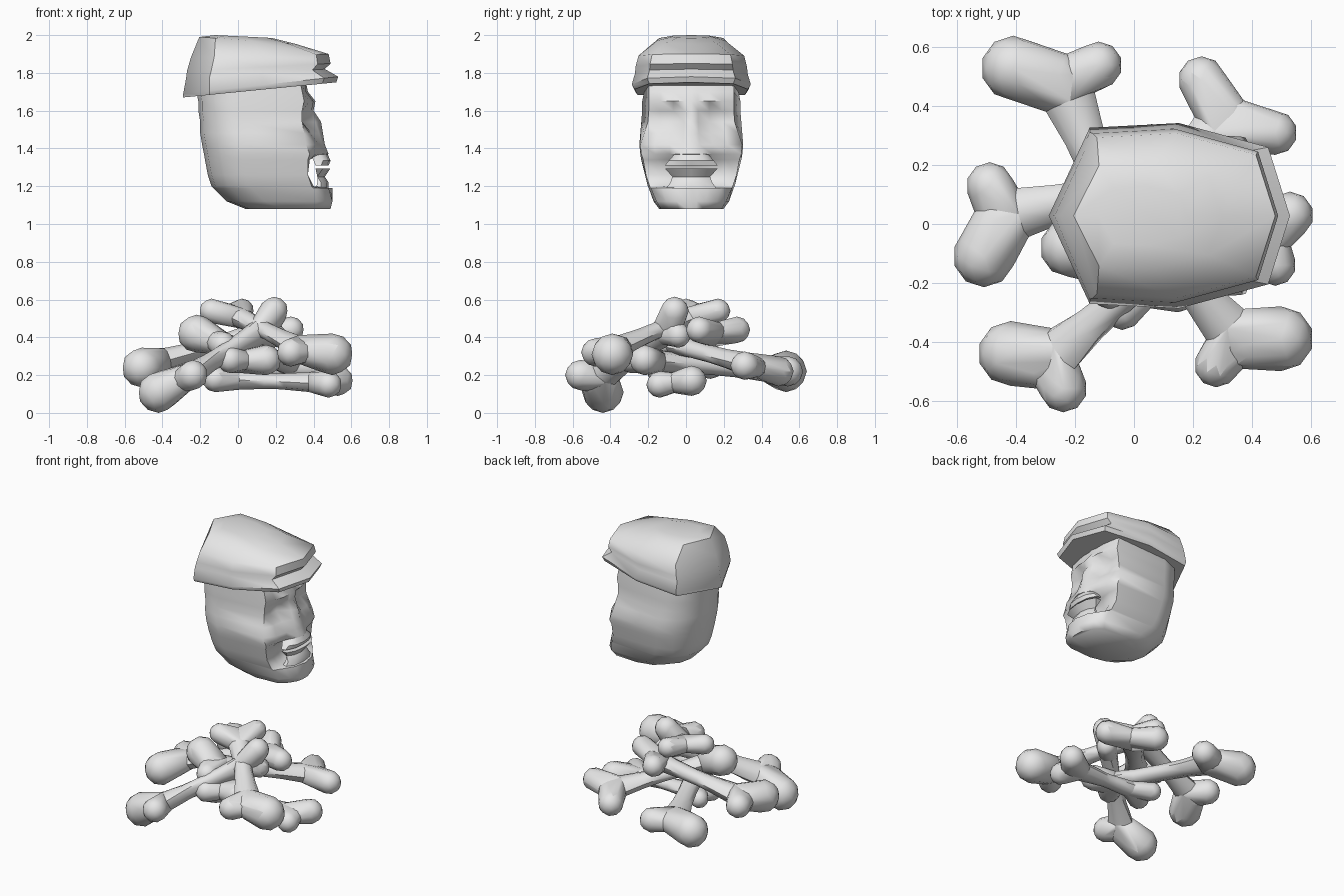
import bpy, bmesh, math
from mathutils import Vector

cube = bpy.data.objects.get("Cube")
if cube:
    bpy.data.objects.remove(cube, do_unlink=True)

grey = bpy.data.materials.new("plain_grey")
grey.use_nodes = True
grey.diffuse_color = (0.8, 0.8, 0.8, 1)
grey.node_tree.nodes["Principled BSDF"].inputs["Base Color"].default_value = (0.8, 0.8, 0.8, 1)

HEAD_Y = 0.028   # the head's own plane of symmetry


def finish(name, bm, angle):
    """Turn a bmesh into a grey, smooth shaded object."""
    bmesh.ops.recalc_face_normals(bm, faces=bm.faces)
    mesh = bpy.data.meshes.new(name)
    bm.to_mesh(mesh)
    bm.free()
    mesh.materials.append(grey)
    obj = bpy.data.objects.new(name, mesh)
    bpy.context.collection.objects.link(obj)
    bpy.ops.object.select_all(action='DESELECT')
    obj.select_set(True)
    bpy.context.view_layer.objects.active = obj
    bpy.ops.object.shade_smooth_by_angle(angle=math.radians(angle))


def loft(bm, rings):
    """Skin a stack of equal-length rings and close both ends."""
    loops = [[bm.verts.new(p) for p in ring] for ring in rings]
    for a, b in zip(loops, loops[1:]):
        for i in range(len(a)):
            j = (i + 1) % len(a)
            bm.faces.new((a[i], a[j], b[j], b[i]))
    bm.faces.new(loops[0])
    bm.faces.new(loops[-1])


def mirrored(half):
    """Complete a half ring whose first and last points lie on the mid plane."""
    ring = half + [(x, -y, z) for x, y, z in reversed(half[1:-1])]
    return [(x, y + HEAD_Y, z) for x, y, z in ring]


# Head: height, back, half width, face half width, then face depths outside to middle
COLUMNS = (1, 0.72, 0.42, 0.16, 0)
HEAD_ROWS = [
    (1.08, .04, .17, .16, .40, .45, .48, .49, .49),
    (1.12, -.06, .20, .185, .42, .47, .50, .50, .50),
    (1.19, -.13, .225, .215, .40, .44, .48, .49, .50),
    (1.20, -.14, .23, .22, .39, .40, .38, .37, .37),
    (1.26, -.16, .245, .24, .37, .37, .35, .34, .34),
    (1.34, -.175, .265, .255, .37, .38, .37, .36, .36),
    (1.37, -.18, .27, .265, .38, .41, .43, .47, .48),
    (1.42, -.19, .275, .27, .36, .41, .43, .45, .46),
    (1.48, -.20, .27, .25, .35, .38, .39, .43, .45),
    (1.54, -.20, .265, .23, .34, .34, .34, .41, .44),
    (1.60, -.21, .26, .225, .34, .34, .35, .39, .40),
    (1.65, -.21, .26, .225, .35, .38, .40, .40, .41),
    (1.70, -.22, .25, .225, .34, .35, .36, .36, .37),
    (1.80, -.22, .25, .225, .32, .34, .35, .35, .35),
]
rings = []
for z, back, wide, face, *depths in HEAD_ROWS:
    half = [(back, 0, z), (back + .02, wide * .45, z), (back + .09, wide * .85, z),
            (back + .2, wide, z)]
    half += [(x, face * c, z) for x, c in zip(depths, COLUMNS)]
    rings.append(mirrored(half))
bm = bmesh.new()
loft(bm, rings)
finish("head", bm, 62)


# Lips: curved bars standing in front of the open mouth
def lip(name, rows):
    rings = []
    for z, back, front, wide in rows:
        rings.append(mirrored([(back, 0, z), (back - .02, wide, z), (front - .04, wide, z),
                               (front - .01, wide * .6, z), (front, 0, z)]))
    bm = bmesh.new()
    loft(bm, rings)
    finish(name, bm, 40)


lip("upper_lip", [(1.31, .43, .48, .14), (1.335, .42, .49, .12), (1.39, .40, .465, .07)])
lip("lower_lip", [(1.18, .43, .48, .14), (1.22, .44, .48, .11),
                  (1.25, .44, .46, .10), (1.295, .43, .49, .14)])

# Cap: back, front, half width, height at the back, height at the front
OUTLINE = ((0, 0), (.17, .95), (.54, 1), (.91, .74), (1, 0))
CAP_ROWS = [
    (-.29, .52, .30, 1.67, 1.75),
    (-.29, .53, .315, 1.69, 1.78),
    (-.275, .46, .298, 1.77, 1.82),
    (-.27, .49, .295, 1.81, 1.85),
    (-.25, .48, .28, 1.88, 1.90),
    (-.205, .30, .18, 1.99, 1.955),
    (-.12, .18, .10, 2.0, 1.985),
]
rings = [mirrored([(a + (b - a) * u, w * v, za + (zb - za) * u) for u, v in OUTLINE])
         for a, b, w, za, zb in CAP_ROWS]
bm = bmesh.new()
loft(bm, rings)
finish("cap", bm, 50)


def ball(bm, centre, radius):
    made = bmesh.ops.create_icosphere(bm, subdivisions=2, radius=radius)
    bmesh.ops.translate(bm, verts=made["verts"], vec=centre)


def lobe(target, knob, radius, middle, ring):
    """One knob of a bone, wrapped together with the shaft it grows out of."""
    bm = bmesh.new()
    ball(bm, knob, radius)
    ball(bm, middle, radius * .72)
    for p in ring:
        bm.verts.new(p)
    result = bmesh.ops.convex_hull(bm, input=bm.verts)
    spare = {v for v in result["geom_interior"] + result["geom_unused"]
             if isinstance(v, bmesh.types.BMVert)}
    bmesh.ops.delete(bm, geom=list(spare), context='VERTS')
    part = bpy.data.meshes.new("lobe")
    bm.to_mesh(part)
    bm.free()
    target.from_mesh(part)
    bpy.data.meshes.remove(part)


# Bones: a flattened shaft that flares and forks into two knobs at either end
def bone(name, *knobs):
    centres = [Vector(k[:3]) for k in knobs]
    start, end = (centres[0] + centres[1]) / 2, (centres[2] + centres[3]) / 2
    spread_a = (centres[1] - centres[0]).normalized()
    spread_b = (centres[3] - centres[2]).normalized()
    if spread_a.dot(spread_b) < 0:
        spread_b = -spread_b
    axis = (end - start).normalized()
    size = sum(k[3] for k in knobs) / 4
    neck = .13 / (end - start).length
    rings = []
    for t, wide, thick in ((neck, 1.05, .75), (neck * 2, .82, .62), (.5, .72, .58),
                           (1 - neck * 2, .75, .6), (1 - neck, .9, .7)):
        side = spread_a.lerp(spread_b, t)
        side = (side - axis * side.dot(axis)).normalized()
        up = axis.cross(side)
        middle = start.lerp(end, t)
        turns = [math.tau * i / 8 for i in range(8)]
        rings.append([middle + (side * wide * math.cos(q) + up * thick * math.sin(q)) * size
                      for q in turns])
    bm = bmesh.new()
    loft(bm, rings)
    for i, (centre, k) in enumerate(zip(centres, knobs)):
        middle, ring = (start, rings[0]) if i < 2 else (end, rings[-1])
        lobe(bm, centre, k[3], middle + (axis if i < 2 else -axis) * .03, ring)
    finish(name, bm, 55)


bone("back_right_bone", (-.41, .53, .22, .11), (-.12, .54, .22, .08),
     (-.04, -.29, .28, .07), (.15, -.22, .28, .08))
bone("right_bone", (-.49, .13, .26, .08), (-.51, -.11, .24, .105),
     (.28, .07, .44, .07), (.06, .27, .44, .07))
bone("front_right_bone", (-.42, -.44, .11, .11), (-.24, -.56, .20, .08),
     (.19, -.06, .54, .075), (.19, -.04, .41, .065))
bone("back_left_bone", (.23, .49, .22, .08), (.48, .31, .25, .075),
     (-.22, -.08, .42, .1), (-.08, -.22, .36, .07))
bone("front_left_bone", (.50, -.39, .31, .11), (.28, -.48, .32, .075),
     (-.14, .0, .54, .065), (.02, .17, .54, .065))
bone("left_bone", (.53, .03, .17, .08), (.48, -.14, .15, .07),
     (-.12, -.10, .18, .07), (-.12, .03, .17, .06))
